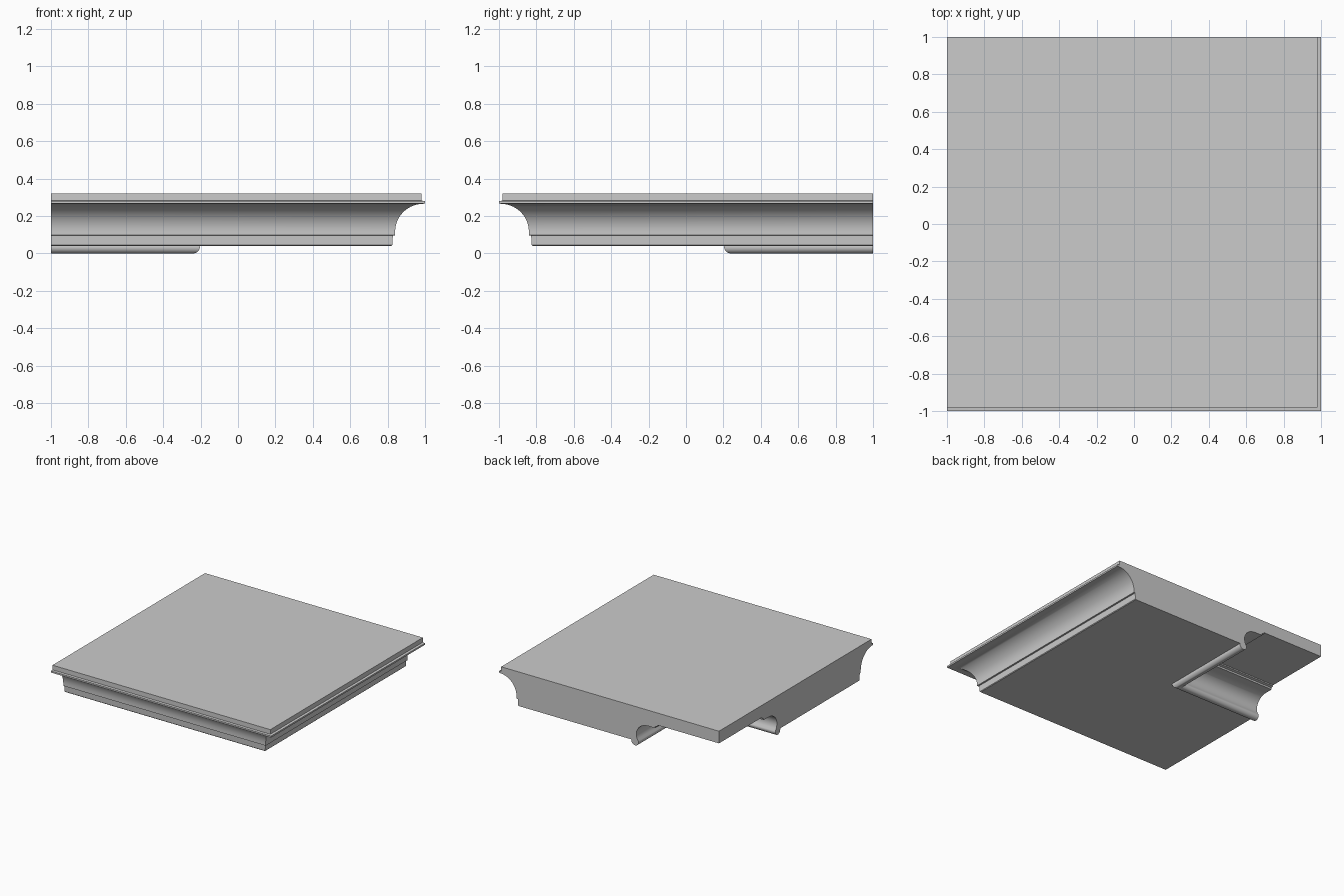
import bpy, bmesh, math

if "Cube" in bpy.data.objects:
    bpy.data.objects.remove(bpy.data.objects["Cube"])


def arc(cx, cz, rx, rz, a0, a1, n):
    """Points on an elliptical arc, angles in degrees."""
    pts = []
    for i in range(n + 1):
        a = math.radians(a0 + (a1 - a0) * i / n)
        pts.append((cx + rx * math.cos(a), cz + rz * math.sin(a)))
    return pts


# Moulding section: (distance outward, height)
profile = [(-1, 0.32), (0.98, 0.32), (0.98, 0.282), (1.0, 0.28), (1.0, 0.267)]
profile += arc(0.99, 0.115, 0.15, 0.15, 90, 180, 14)              # outer cove
profile += [(0.84, 0.097), (0.828, 0.095), (0.825, 0.045), (0.82, 0.04)]
profile += [(-0.205, 0.04)]                                        # flat soffit
profile += arc(-0.237, 0.033, 0.033, 0.033, 0, -180, 10)           # inner bead
profile += arc(-0.355, 0.095, 0.107, 0.095, -35, 90, 12)           # inner cove
profile += [(-0.42, 0.19), (-0.42, 0.205), (-0.44, 0.21), (-0.44, 0.22), (-1, 0.22)]

# Sweep the section around the mitred corner
bm = bmesh.new()
rows = [[bm.verts.new(p) for p in ((-1, -u, z), (u, -u, z), (u, 1, z))]
        for u, z in profile]
for a, b in zip(rows, rows[1:]):
    for k in (0, 1):
        bm.faces.new((a[k], a[k + 1], b[k + 1], b[k]))
# Flat cut ends
for k in (0, 2):
    bm.faces.new([r[k] for r in rows])
bmesh.ops.remove_doubles(bm, verts=bm.verts, dist=1e-5)
bmesh.ops.recalc_face_normals(bm, faces=bm.faces)

mesh = bpy.data.meshes.new("cornice_corner")
bm.to_mesh(mesh)
bm.free()
cornice = bpy.data.objects.new("cornice_corner", mesh)
bpy.context.collection.objects.link(cornice)
bpy.context.view_layer.objects.active = cornice
cornice.select_set(True)
bpy.ops.object.shade_smooth_by_angle(angle=math.radians(30))
